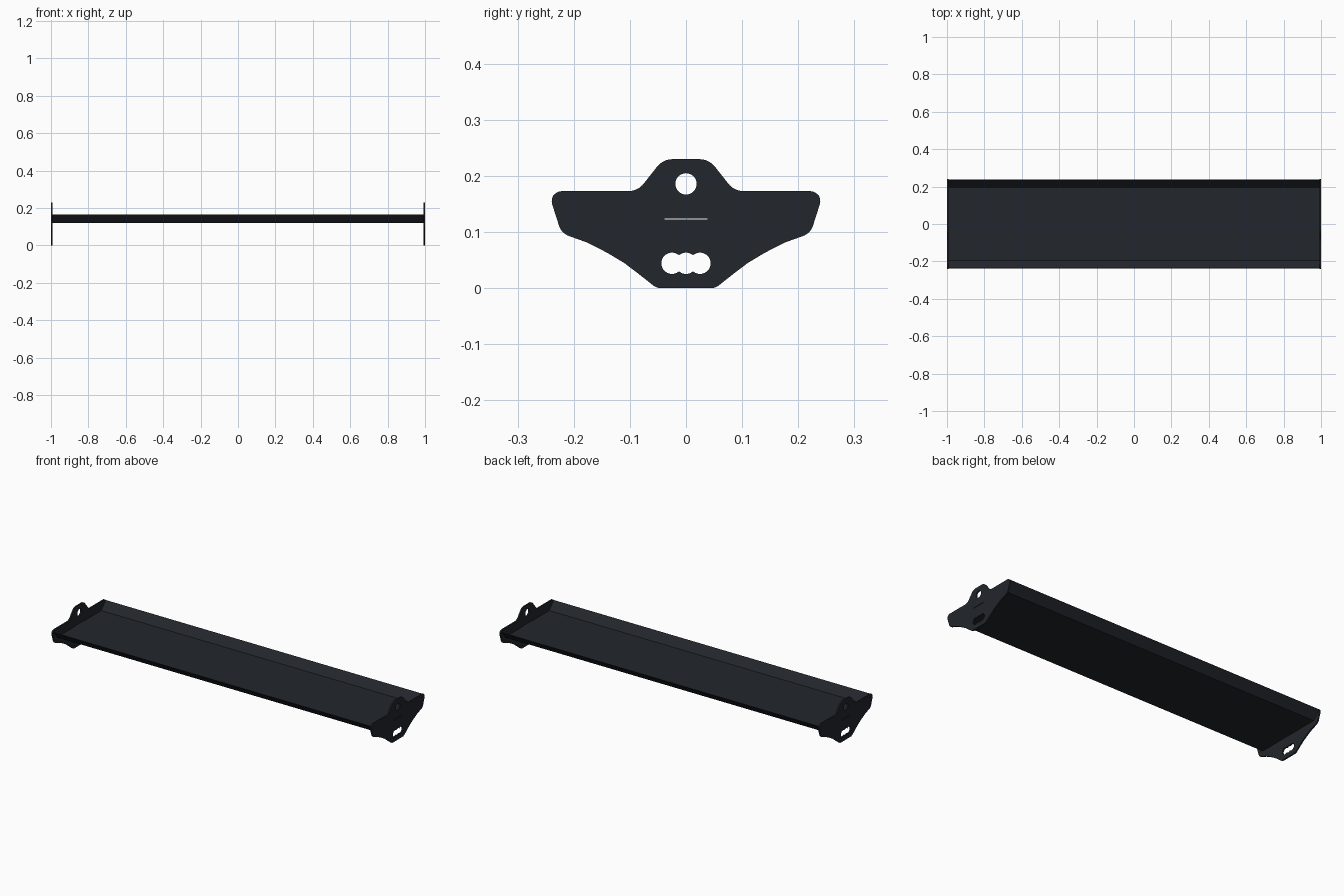
import bpy
from math import cos, sin, radians, acos, degrees, tan
from mathutils import Vector

if "Cube" in bpy.data.objects:
    bpy.data.objects.remove(bpy.data.objects["Cube"])

dark = bpy.data.materials.new("dark_metal")
dark.diffuse_color = (0.016, 0.019, 0.025, 1)
dark.use_nodes = True
dark.node_tree.nodes["Principled BSDF"].inputs["Base Color"].default_value = dark.diffuse_color


def arc(cx, cz, r, a0, a1, n):
    return [(cx + r * cos(radians(a0 + (a1 - a0) * i / n)),
             cz + r * sin(radians(a0 + (a1 - a0) * i / n))) for i in range(n + 1)]


def rounded(corners, n=8):
    """Closed outline from (y, z, fillet radius) corners."""
    pts = []
    for i, (y, z, r) in enumerate(corners):
        p = Vector((y, z))
        if r == 0:
            pts.append((y, z))
            continue
        a = (Vector(corners[i - 1][:2]) - p).normalized()
        b = (Vector(corners[(i + 1) % len(corners)][:2]) - p).normalized()
        half = a.angle(b) / 2
        c = p + (a + b).normalized() * (r / sin(half))
        s, e = p + a * (r / tan(half)) - c, p + b * (r / tan(half)) - c
        turn = s.angle_signed(e)
        for k in range(n + 1):
            t = -turn * k / n
            pts.append((c.x + s.x * cos(t) - s.y * sin(t),
                        c.y + s.x * sin(t) + s.y * cos(t)))
    return pts


def extrude_profile(name, loops, x0, x1):
    """Extrude y-z loops (first outline, then holes) from x0 to x1."""
    cu = bpy.data.curves.new(name + "_profile", 'CURVE')
    cu.dimensions = '2D'
    cu.fill_mode = 'BOTH'
    cu.extrude = (x1 - x0) / 2
    for loop in loops:
        sp = cu.splines.new('POLY')
        sp.points.add(len(loop) - 1)
        for p, (y, z) in zip(sp.points, loop):
            p.co = (y, z, 0, 1)
        sp.use_cyclic_u = True
    tmp = bpy.data.objects.new(name + "_tmp", cu)
    bpy.context.collection.objects.link(tmp)
    dg = bpy.context.evaluated_depsgraph_get()
    me = bpy.data.meshes.new_from_object(tmp.evaluated_get(dg))
    bpy.data.objects.remove(tmp)
    for v in me.vertices:
        y, z, x = v.co
        v.co = (x + (x0 + x1) / 2, y, z)
    me.materials.clear()
    me.materials.append(dark)
    ob = bpy.data.objects.new(name, me)
    bpy.context.collection.objects.link(ob)
    bpy.context.view_layer.objects.active = ob
    ob.select_set(True)
    bpy.ops.object.shade_smooth_by_angle(angle=radians(30))
    ob.select_set(False)


# End plate outline: right half, mirrored to the left
half = [(0.052, 0, 0.025), (0.085, 0.026, 0), (0.11, 0.045, 0), (0.14, 0.063, 0),
        (0.175, 0.081, 0), (0.222, 0.098, 0.028), (0.246, 0.173, 0.018),
        (0.086, 0.173, 0.035), (0.041, 0.230, 0.035)]
outline = rounded(half + [(-y, z, r) for y, z, r in reversed(half)])

# Round hole, triple-lobed hole and thin slot
R, D, HZ = 0.019, 0.025, 0.0445
top_hole = arc(0, 0.186, R, 0, 360, 32)[:-1]
a = degrees(acos(D / 2 / R))
lobes = (arc(D, HZ, R, a - 180, 180 - a, 24) + arc(0, HZ, R, a, 180 - a, 8)[1:-1]
         + arc(-D, HZ, R, a, 360 - a, 24) + arc(0, HZ, R, 180 + a, 360 - a, 8)[1:-1])
slot = [(-0.038, 0.1222), (0.038, 0.1222), (0.038, 0.1246), (-0.038, 0.1246)]

T = 0.008
for name, x in (("left_end_plate", -1), ("right_end_plate", 1 - T)):
    extrude_profile(name, [outline, top_hole, lobes, slot], x, x + T)

# Bent sheet tray with upturned flanges
under = [(-0.238, 0.164), (-0.196, 0.119), (0.196, 0.119), (0.238, 0.164)]
upper = [(0.236, 0.166), (0.195, 0.122), (-0.195, 0.122), (-0.236, 0.166)]
extrude_profile("tray", [under + upper], -1 + T, 1 - T)
